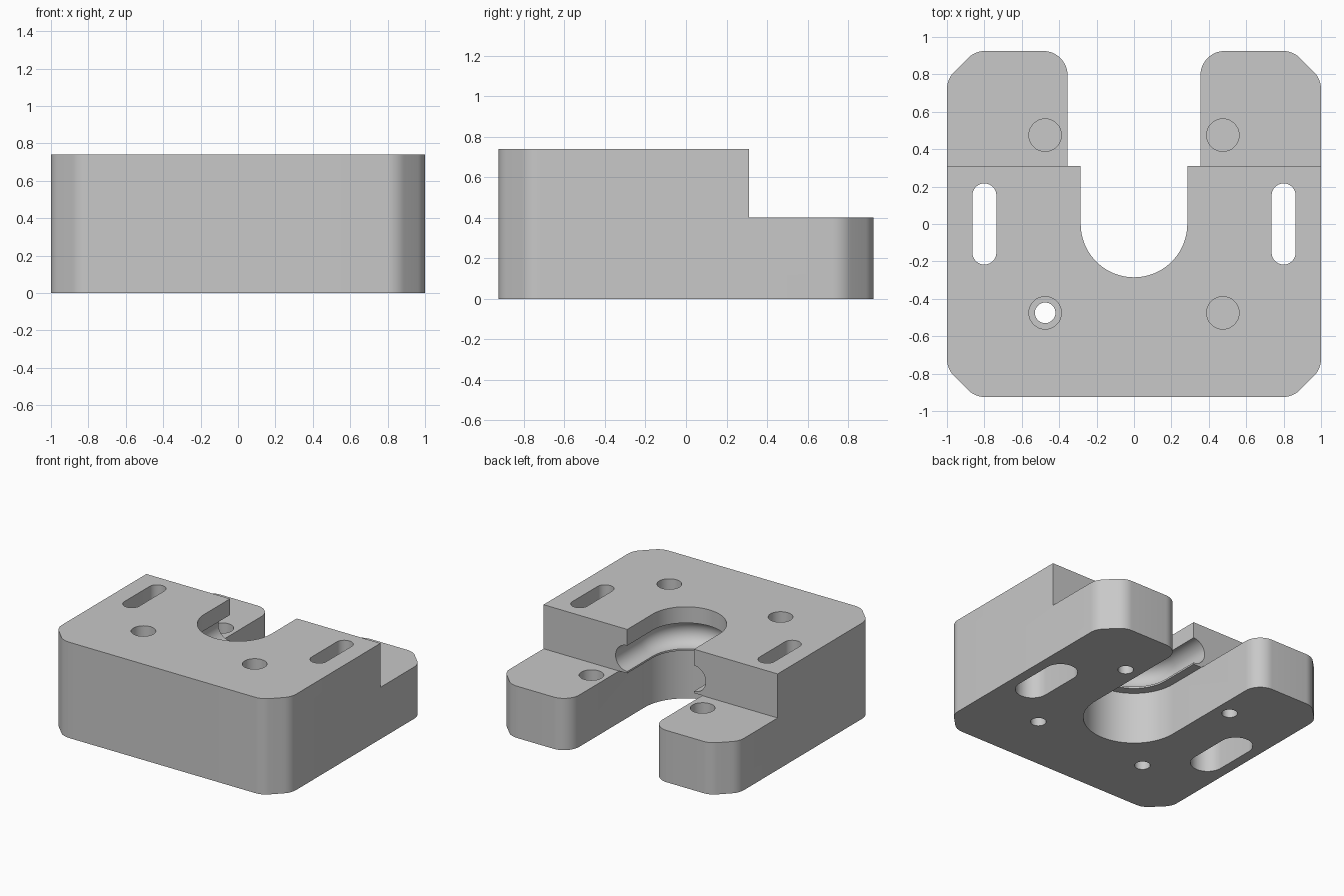
import bpy, bmesh
from math import pi, sin, cos, tan
from mathutils import Vector

cube = bpy.data.objects.get("Cube")
if cube:
    bpy.data.objects.remove(cube, do_unlink=True)

HALF_Y = 0.925
HEIGHT = 0.74
STEP_Y, STEP_Z = 0.31, 0.40
FILLET = 0.13


def new_object(name, bm):
    bmesh.ops.recalc_face_normals(bm, faces=bm.faces)
    mesh = bpy.data.meshes.new(name)
    bm.to_mesh(mesh)
    bm.free()
    obj = bpy.data.objects.new(name, mesh)
    bpy.context.collection.objects.link(obj)
    return obj


def arc(cx, cy, r, a0, a1, n):
    """Points on an arc, angles in units of pi."""
    steps = [pi * (a0 + (a1 - a0) * i / n) for i in range(n + 1)]
    return [(cx + r * cos(a), cy + r * sin(a)) for a in steps]


def extrude(name, outline, z0, z1):
    bm = bmesh.new()
    face = bm.faces.new([bm.verts.new((x, y, z0)) for x, y in outline])
    top = bmesh.ops.extrude_face_region(bm, geom=[face])["geom"]
    verts = [v for v in top if isinstance(v, bmesh.types.BMVert)]
    bmesh.ops.translate(bm, verts=verts, vec=(0, 0, z1 - z0))
    return new_object(name, bm)


def rounded(points, r, n=8):
    """Round every corner of a convex counter-clockwise polygon."""
    result = []
    pts = [Vector(p) for p in points]
    for i, p in enumerate(pts):
        a = (pts[i - 1] - p).normalized()
        b = (pts[(i + 1) % len(pts)] - p).normalized()
        half = a.angle(b) / 2
        centre = p + (a + b).normalized() * (r / sin(half))
        start = p + a * (r / tan(half)) - centre
        sweep = pi - 2 * half
        for k in range(n + 1):
            t = sweep * k / n
            c, s = cos(t), sin(t)
            result.append((centre.x + start.x * c - start.y * s,
                           centre.y + start.x * s + start.y * c))
    return result


def stadium(cx, r, half):
    return arc(cx, half, r, 0, 1, 24) + arc(cx, -half, r, 1, 2, 24)


def swept_groove(name, path_r, tube_r, z, end_y, sides=40):
    """Round tube along a U-shaped path."""
    path = [((path_r, end_y), (1, 0))]
    path += [(p, (p[0] / path_r, p[1] / path_r))
             for p in arc(0, 0, path_r, 0, -1, 48)]
    path += [((-path_r, end_y), (-1, 0))]
    bm = bmesh.new()
    rings = []
    for (x, y), (nx, ny) in path:
        ring = []
        for k in range(sides):
            a = 2 * pi * k / sides
            d = tube_r * cos(a)
            ring.append(bm.verts.new((x + nx * d, y + ny * d, z + tube_r * sin(a))))
        rings.append(ring)
    for r0, r1 in zip(rings, rings[1:]):
        for k in range(sides):
            j = (k + 1) % sides
            bm.faces.new((r0[k], r0[j], r1[j], r1[k]))
    bm.faces.new(rings[0])
    bm.faces.new(rings[-1])
    return new_object(name, bm)


# Main block with chamfered, softened corners
c = 0.15
corners = [(1, -HALF_Y + c), (1, HALF_Y - c), (1 - c, HALF_Y), (c - 1, HALF_Y),
           (-1, HALF_Y - c), (-1, c - HALF_Y), (c - 1, -HALF_Y), (1 - c, -HALF_Y)]
block = extrude("mounting_block", rounded(corners, FILLET), 0, HEIGHT)

# Rear step
cutters = [extrude("step_cutter", [(-2, STEP_Y), (2, STEP_Y), (2, 2), (-2, 2)], STEP_Z, 1)]

# Wide lower slot with a rounded mouth, and narrower upper slot
wide, narrow = 0.355, 0.285
mouth = arc(wide + FILLET, HALF_Y - FILLET, FILLET, 1, 0.5, 12)
right = mouth + [(wide + FILLET, 1.2)]
left = [(-x, y) for x, y in right]
lower = arc(0, 0, wide, 1, 2, 48) + right + left[::-1]
cutters.append(extrude("lower_slot_cutter", lower, -0.1, STEP_Z + 0.001))
upper = arc(0, 0, narrow, 1, 2, 48) + [(narrow, 1.1), (-narrow, 1.1)]
cutters.append(extrude("upper_slot_cutter", upper, 0.3, 1))

# Round groove in the upper slot wall
cutters.append(swept_groove("groove_cutter", narrow, 0.1, 0.515, 0.5))

for sx in (-1, 1):
    # Counterbored bolt holes
    for sy in (-1, 1):
        x, y = 0.475 * sx, 0.475 * sy
        cutters.append(extrude("bolt_hole_cutter", arc(x, y, 0.055, 0, 2, 32)[:-1], -0.1, 1))
        cutters.append(extrude("counterbore_cutter", arc(x, y, 0.087, 0, 2, 32)[:-1], 0.2, 1))
    # Adjustment slots, wider from below
    cutters.append(extrude("side_slot_cutter", stadium(0.8 * sx, 0.064, 0.153), -0.1, 1))
    cutters.append(extrude("side_slot_relief_cutter", stadium(0.8 * sx, 0.12, 0.153), -0.1, 0.4))

for cutter in cutters:
    cutter.hide_render = True
    mod = block.modifiers.new(cutter.name, "BOOLEAN")
    mod.operation = "DIFFERENCE"
    mod.solver = "EXACT"
    mod.object = cutter

# Bake the cuts and remove the cutters
bpy.context.view_layer.update()
graph = bpy.context.evaluated_depsgraph_get()
baked = bpy.data.meshes.new_from_object(block.evaluated_get(graph))
block.modifiers.clear()
block.data = baked
for cutter in cutters:
    bpy.data.objects.remove(cutter, do_unlink=True)

# Plain grey metal
grey = bpy.data.materials.new("light_grey")
grey.use_nodes = True
colour = (0.58, 0.58, 0.58, 1)
grey.diffuse_color = colour
grey.node_tree.nodes["Principled BSDF"].inputs["Base Color"].default_value = colour
block.data.materials.clear()
block.data.materials.append(grey)

bpy.ops.object.select_all(action="DESELECT")
block.select_set(True)
bpy.context.view_layer.objects.active = block
bpy.ops.object.shade_smooth_by_angle(angle=pi / 6)
